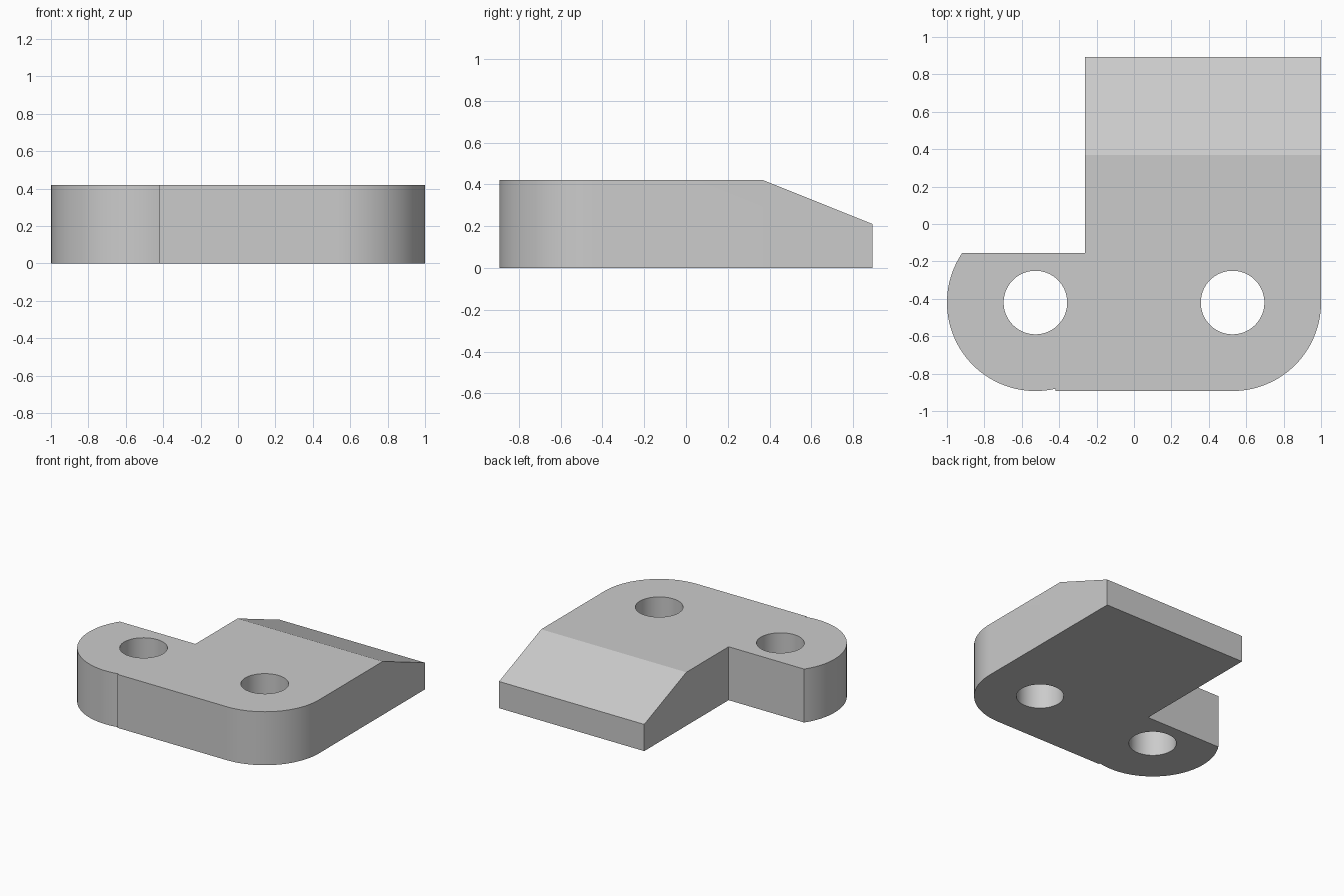
import bpy, bmesh, math
from mathutils import Vector

cube = bpy.data.objects.get("Cube")
if cube:
    bpy.data.objects.remove(cube, do_unlink=True)

HEIGHT = 0.42
HOLE_X, HOLE_Y, HOLE_R = 0.527, -0.42, 0.17
CORNER_R = 0.473
BACK, FRONT = 0.893, -0.893

grey = bpy.data.materials.new("plain_grey")
grey.use_nodes = True
colour = (0.6, 0.6, 0.6, 1)
grey.diffuse_color = colour
grey.node_tree.nodes["Principled BSDF"].inputs["Base Color"].default_value = colour


def arc(cx, start, end, steps=40):
    """Points on a rounded corner around a hole centre, angles in degrees."""
    angles = [math.radians(start + (end - start) * i / steps) for i in range(steps + 1)]
    return [(cx + CORNER_R * math.cos(a), HOLE_Y + CORNER_R * math.sin(a)) for a in angles]


# Plate outline: rounded ear on the right, rounded corner on the left, tongue to the back
outline = arc(-HOLE_X, 145.9, 283)
outline += [(outline[-1][0], FRONT)]
outline += arc(HOLE_X, 270, 360, 28)
outline += [(1.0, BACK), (-0.262, BACK), (-0.262, -0.155)]

bm = bmesh.new()
base = bm.faces.new([bm.verts.new((x, y, 0)) for x, y in outline])
top = bmesh.ops.extrude_face_region(bm, geom=[base])["geom"]
bmesh.ops.translate(bm, vec=(0, 0, HEIGHT),
                    verts=[v for v in top if isinstance(v, bmesh.types.BMVert)])

# Sloped top at the back of the tongue
slope = Vector((0, HEIGHT - 0.21, BACK - 0.37)).normalized()
bmesh.ops.bisect_plane(bm, geom=bm.verts[:] + bm.edges[:] + bm.faces[:],
                       plane_co=(0, 0.37, HEIGHT), plane_no=slope, clear_outer=True)
bmesh.ops.holes_fill(bm, edges=[e for e in bm.edges if e.is_boundary], sides=0)
bmesh.ops.recalc_face_normals(bm, faces=bm.faces[:])

mesh = bpy.data.meshes.new("bracket_plate")
bm.to_mesh(mesh)
bm.free()
plate = bpy.data.objects.new("bracket_plate", mesh)
bpy.context.collection.objects.link(plate)
mesh.materials.append(grey)

# Two bolt holes
for x in (-HOLE_X, HOLE_X):
    bpy.ops.mesh.primitive_cylinder_add(vertices=64, radius=HOLE_R, depth=1,
                                        location=(x, HOLE_Y, HEIGHT / 2))
    cutter = bpy.context.object
    cutter.name = "hole_cutter"
    cutter.hide_render = True
    cutter.data.materials.append(grey)
    cut = plate.modifiers.new("bolt_hole", "BOOLEAN")
    cut.operation = "DIFFERENCE"
    cut.solver = "EXACT"
    cut.object = cutter
    bpy.ops.object.select_all(action="DESELECT")
    plate.select_set(True)
    bpy.context.view_layer.objects.active = plate
    bpy.ops.object.modifier_apply(modifier=cut.name)
    bpy.data.objects.remove(cutter, do_unlink=True)

# Smooth curved walls, crisp edges elsewhere
bpy.ops.object.shade_smooth_by_angle(angle=math.radians(15))
